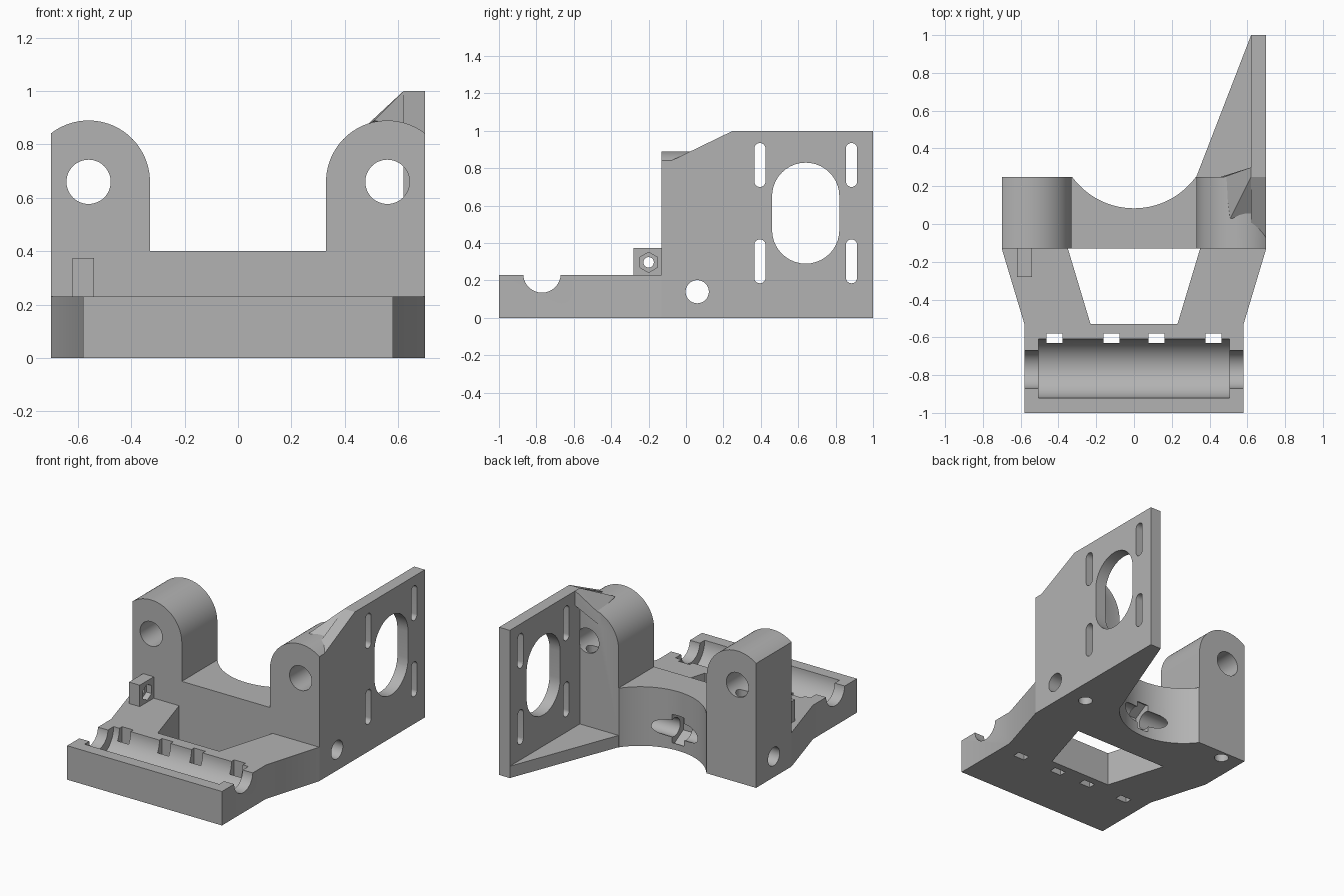
import bpy, bmesh
from math import sin, cos, pi, radians, acos, degrees
from mathutils import Vector

if "Cube" in bpy.data.objects:
    bpy.data.objects.remove(bpy.data.objects["Cube"], do_unlink=True)

grey = bpy.data.materials.new("plastic grey")
grey.use_nodes = True
grey.diffuse_color = (0.45, 0.45, 0.45, 1)
grey.node_tree.nodes["Principled BSDF"].inputs["Base Color"].default_value = (0.45, 0.45, 0.45, 1)


def finish(name, bm):
    bmesh.ops.recalc_face_normals(bm, faces=bm.faces)
    mesh = bpy.data.meshes.new(name)
    bm.to_mesh(mesh)
    bm.free()
    mesh.materials.append(grey)
    ob = bpy.data.objects.new(name, mesh)
    bpy.context.collection.objects.link(ob)
    return ob


def prism(name, points, axis, lo, hi):
    """Extrude a 2D outline along an axis; the outline uses the other two axes in order."""
    def place(p, d):
        c = list(p)
        c.insert("xyz".index(axis), d)
        return Vector(c)
    bm = bmesh.new()
    face = bm.faces.new([bm.verts.new(place(p, lo)) for p in points])
    ext = bmesh.ops.extrude_face_region(bm, geom=[face])
    shift = place((0, 0), hi - lo)
    bmesh.ops.translate(bm, vec=shift, verts=[g for g in ext["geom"] if isinstance(g, bmesh.types.BMVert)])
    return finish(name, bm)


def arc(u, v, r, start, end, n):
    angles = [radians(start + (end - start) * i / n) for i in range(n + 1)]
    return [(u + r * cos(a), v + r * sin(a)) for a in angles]


def circle(u, v, r, n=48, turn=0):
    return arc(u, v, r, turn, turn + 360, n)[:-1]


def rect(u0, u1, v0, v1):
    return [(u0, v0), (u1, v0), (u1, v1), (u0, v1)]


def stadium(u, r, v0, v1):
    return arc(u, v1 - r, r, 0, 180, 20) + arc(u, v0 + r, r, 180, 360, 20)


def combine(ob, other, operation="DIFFERENCE"):
    mod = ob.modifiers.new("combine", "BOOLEAN")
    mod.operation = operation
    mod.solver = "EXACT"
    mod.object = other
    bpy.context.view_layer.objects.active = ob
    bpy.ops.object.modifier_apply(modifier=mod.name)
    bpy.data.objects.remove(other, do_unlink=True)


def cut(ob, points, axis, lo, hi):
    combine(ob, prism("cutter", points, axis, lo, hi))


# Cross block with two rounded lugs
lug_x, lug_z, lug_r = 0.56, 0.66, 0.23
edge_angle = degrees(acos((0.7 - lug_x) / lug_r))
half = [(0.7, 0)] + arc(lug_x, lug_z, lug_r, edge_angle, 180, 32) + [(0.33, 0.4)]
body = prism("lug_block_and_plate", half + [(-x, z) for x, z in reversed(half)], "y", -0.13, 0.25)
cut(body, circle(0, 0.488, 0.405, 96), "z", -0.1, 1.2)

# Upright mounting plate
plate = prism("mounting_plate", [(-0.13, 0), (1, 0), (1, 1), (0.25, 1), (-0.08, 0.84), (-0.13, 0.84)],
              "x", 0.62, 0.7)
for y in (0.395, 0.885):
    for z in (0.185, 0.7):
        cut(plate, stadium(y, 0.03, z, z + 0.235), "x", 0.5, 0.8)
cut(plate, stadium(0.64, 0.18, 0.29, 0.83), "x", 0.5, 0.8)
combine(body, plate, "UNION")

# Triangular floor web behind the plate side lug
web = prism("floor_web", [(0.33, 0.25), (0.33, 0.2), (0.66, 0.2), (0.66, 1), (0.62, 1)], "z", 0, 0.08)
combine(body, web, "UNION")

# Gusset between lug top and plate
bm = bmesh.new()
for p in [(0.62, 0.25, 1), (0.62, 0.3, 1), (0.62, 0.3, 0.9), (0.51, 0.03, 0.89), (0.46, 0.25, 0.78),
          (0.48, 0.25, 0.87), (0.65, 0.03, 0.86), (0.65, 0.25, 0.99), (0.65, 0.29, 0.92)]:
    bm.verts.new(p)
bmesh.ops.convex_hull(bm, input=bm.verts)
combine(body, finish("gusset", bm), "UNION")

# Rod bores, cross bore, nut pocket and screw holes from below
for side in (-1, 1):
    cut(body, circle(side * lug_x, lug_z, 0.083), "y", -0.3, 0.25)
    cut(body, circle(side * lug_x, 0.19, 0.045, 32), "z", -0.1, lug_z)
cut(body, circle(0.06, 0.14, 0.062), "x", -0.9, 0.9)
cut(body, circle(0.06, 0.14, 0.11, 6, 30), "x", -0.045, 0.045)

# Low front deck with a tapered window
half = [(0.58, -1), (0.58, -0.53), (0.7, -0.13)]
deck = prism("front_deck", half + [(-x, y) for x, y in reversed(half)], "z", 0, 0.23)
cut(deck, [(-0.23, -0.53), (0.23, -0.53), (0.35, -0.13), (0.35, -0.1), (-0.35, -0.1), (-0.35, -0.13)],
    "z", -0.1, 0.4)

# Bearing trough, its narrower ends and the tie slots
cut(deck, circle(-0.77, 0.235, 0.1, 64), "x", -0.7, 0.7)
cut(deck, circle(-0.765, 0.23, 0.156, 64), "x", -0.505, 0.505)
for x in (-0.42, -0.12, 0.12, 0.42):
    cut(deck, rect(x - 0.042, x + 0.042, -0.63, -0.58), "z", -0.1, 0.4)

# Small nut holder on the deck
holder = prism("nut_holder", rect(-0.28, -0.13, 0.23, 0.375), "x", -0.62, -0.54)
cut(holder, circle(-0.2, 0.297, 0.028, 24), "x", -0.7, -0.5)
cut(holder, circle(-0.2, 0.297, 0.054, 6, 30), "x", -0.58, -0.5)

# Smooth the curved walls and keep edges sharp
for ob in (body, deck, holder):
    bpy.ops.object.select_all(action="DESELECT")
    ob.select_set(True)
    bpy.context.view_layer.objects.active = ob
    bpy.ops.object.shade_smooth_by_angle(angle=radians(25))
